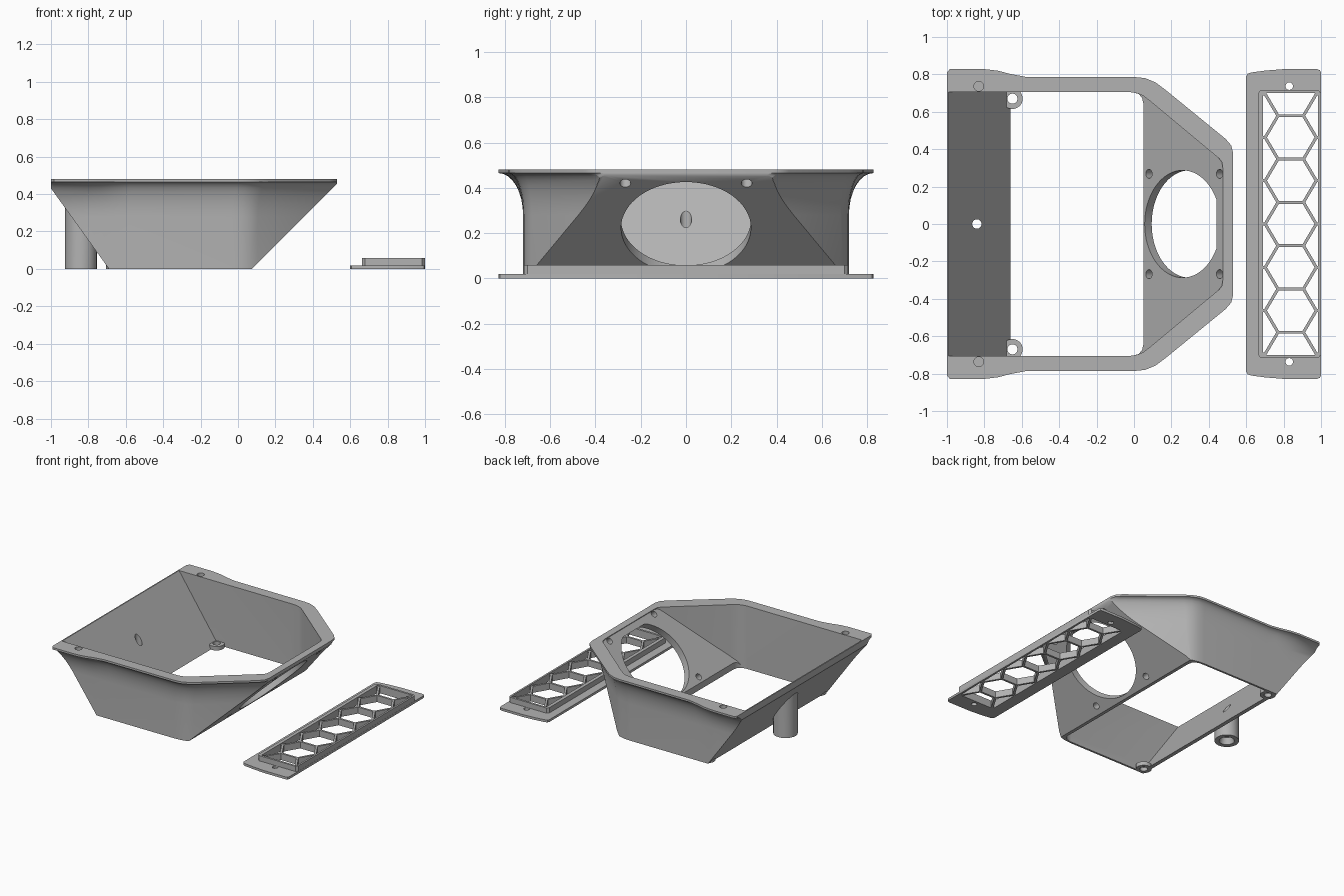
import bpy, bmesh, math
from mathutils import Vector, Matrix

if "Cube" in bpy.data.objects:
    bpy.data.objects.remove(bpy.data.objects["Cube"])

grey = bpy.data.materials.new("plastic_grey")
grey.diffuse_color = (0.45, 0.45, 0.45, 1)
grey.use_nodes = True
grey.node_tree.nodes["Principled BSDF"].inputs["Base Color"].default_value = grey.diffuse_color


def finish(bm, name):
    bmesh.ops.recalc_face_normals(bm, faces=bm.faces)
    me = bpy.data.meshes.new(name)
    bm.to_mesh(me)
    bm.free()
    me.materials.append(grey)
    ob = bpy.data.objects.new(name, me)
    bpy.context.collection.objects.link(ob)
    return ob


def clip(bm, co, no):
    """Remove everything on the normal side of a plane and cap the cut."""
    bmesh.ops.bisect_plane(bm, geom=bm.verts[:] + bm.edges[:] + bm.faces[:], dist=1e-6,
                           plane_co=co, plane_no=no, clear_outer=True)
    bmesh.ops.holes_fill(bm, edges=[e for e in bm.edges if e.is_boundary], sides=0)


def loft(name, rings, planes=()):
    """Skin closed rings of points, cap both ends and clip with planes."""
    bm = bmesh.new()
    vs = [[bm.verts.new(p) for p in r] for r in rings]
    n = len(vs[0])
    for a, b in zip(vs, vs[1:]):
        for i in range(n):
            j = (i + 1) % n
            bm.faces.new((a[i], a[j], b[j], b[i]))
    bm.faces.new(vs[0][::-1])
    bm.faces.new(vs[-1])
    bmesh.ops.recalc_face_normals(bm, faces=bm.faces)
    for co, no in planes:
        clip(bm, co, no)
    return finish(bm, name)


def cylinder(name, r, h, centre, axis=(0, 0, 1), planes=(), r2=None, seg=32):
    bm = bmesh.new()
    rot = Vector((0, 0, 1)).rotation_difference(Vector(axis)).to_matrix().to_4x4()
    bmesh.ops.create_cone(bm, cap_ends=True, segments=seg, radius1=r, radius2=r if r2 is None else r2,
                          depth=h, matrix=Matrix.Translation(centre) @ rot)
    for co, no in planes:
        clip(bm, co, no)
    return finish(bm, name)


def box(name, x0, x1, y0, y1, z0, z1):
    ring = [(x0, y0), (x1, y0), (x1, y1), (x0, y1)]
    return loft(name, [[(x, y, z) for x, y in ring] for z in (z0, z1)])


def combine(ob, others, op):
    """Apply booleans one after another and delete the helpers."""
    for o in others:
        m = ob.modifiers.new("bool", 'BOOLEAN')
        m.operation, m.solver, m.object = op, 'EXACT', o
        dg = bpy.context.evaluated_depsgraph_get()
        me = bpy.data.meshes.new_from_object(ob.evaluated_get(dg))
        ob.modifiers.clear()
        ob.data = me
        bpy.data.objects.remove(o)


def mirrored(half):
    return half + [(x, -y) for x, y in reversed(half)]


# ---- duct shell: flared outer outline, cut by the two sloping ends
top = [(-1, .81), (-.985, .828), (-.8, .828), (-.73, .82), (-.66, .802), (-.58, .787), (.01, .785),
       (.06, .78), (.115, .757), (.165, .72), (.49, .455), (.52, .42), (.53, .38)]
body = [(-1, .72), (-.985, .72), (-.8, .72), (-.73, .72), (-.66, .72), (-.58, .72), (-.03, .72),
        (.02, .716), (.065, .705), (.105, .683), (.49, .363), (.52, .335), (.53, .30)]
steps = [(0, 0)] + [(.28 + .185 * math.sin(a), 1 - math.cos(a))
                    for a in [i * math.pi / 16 for i in range(9)]] + [(.48, 1)]
rings = []
for z, f in steps:
    half = [(b[0] + f * (t[0] - b[0]), b[1] + f * (t[1] - b[1])) for t, b in zip(top, body)]
    rings.append([(x, y, z) for x, y in mirrored(half)])
left_out = ((-.69, 0, 0), (-1, 0, -.72))
left_in = ((-.66, 0, 0), (-1, 0, -.69))
duct = loft("duct_shell", rings, [left_out, ((.075, 0, 0), (1, 0, -1))])

# solid bosses: rear screw post
post = cylinder("post", .085, .5, (-.84, 0, .25), planes=[((-.675, 0, 0), (1, 0, .7))])
combine(duct, [post], 'UNION')

# hollow interior and floor opening
inner = mirrored([(-1.1, .705), (-.02, .705), (.02, .698), (.05, .685), (.085, .658),
                  (.455, .35), (.47, .33), (.475, .30)])
floor = mirrored([(-1.1, .705), (-.01, .705), (.025, .695), (.043, .675), (.05, .645)])
hollow = loft("hollow", [[(x, y, z) for x, y in inner] for z in (-.1, .6)],
              [left_in, ((0, 0, 0), (1, 0, -1))])
opening = loft("opening", [[(x, y, z) for x, y in floor] for z in (-.1, .055)], [left_in])
combine(duct, [hollow, opening], 'DIFFERENCE')

# corner tabs at the floor opening
combine(duct, [cylinder("tab", .055, .03, (-.65, s * .67, .015), planes=[((0, s * .715, 0), (0, s, 0))])
               for s in (1, -1)], 'UNION')

# round port in the sloping wall, and all screw holes
slope = (-1, 0, 1)
cuts = [cylinder("port", .287, .3, (.28, 0, .24), slope, [((0, 0, .44), (0, 0, 1))], seg=64),
        cylinder("post_hole", .025, .8, (-.84, 0, .2)),
        cylinder("post_sink", .055, .06, (-.84, 0, .02), r2=.04)]
for s in (1, -1):
    cuts += [cylinder("tab_hole", .027, .2, (-.65, s * .67, 0)),
             cylinder("rim_hole", .026, .08, (-.83, s * .737, .48)),
             cylinder("low_hole", .024, .2, (.10, s * .268, .06), slope),
             cylinder("high_hole", .024, .2, (.478, s * .268, .437), slope)]
combine(duct, cuts, 'DIFFERENCE')

# ---- grille: base plate with raised rim
edge = [(.6, .79), (.607, .803), (.625, .81), (.7, .82), (.8, .828), (.98, .828), (.994, .822), (1, .81)]
grille = loft("grille_frame", [[(x, y, z) for x, y in mirrored(edge)] for z in (0, .018)])
rim = mirrored([(.663, .70), (.678, .716), (.985, .716), (.999, .70)])
combine(grille, [loft("rim", [[(x, y, z) for x, y in rim] for z in (.005, .058)])], 'UNION')
window = box("window", .69, .985, -.7, .7, -.1, .2)
holes = [cylinder("hole", .02, .2, (.83, s * .737, 0)) for s in (1, -1)]
combine(grille, [window] + holes, 'DIFFERENCE')

# honeycomb bars
cx, pitch, r = .838, .2315, .1365


def bar(bm, a, b, w=.016, h=.05):
    a, b = Vector(a), Vector(b)
    d = b - a
    m = (Matrix.Translation(((a.x + b.x) / 2, (a.y + b.y) / 2, h / 2))
         @ Matrix.Rotation(math.atan2(d.y, d.x), 4, 'Z')
         @ Matrix.Diagonal((d.length + w * .5, w, h, 1)))
    bmesh.ops.create_cube(bm, size=1, matrix=m)


bm = bmesh.new()
for k in range(6):
    y = (k - 2.5) * pitch
    bar(bm, (cx - r / 2, y), (cx + r / 2, y))
    for s in (1, -1):
        for t in (1, -1):
            bar(bm, (cx + s * r / 2, y), (cx + s * r, y + t * pitch / 2))
for k in range(7):
    for s in (1, -1):
        y = (k - 3) * pitch
        bar(bm, (cx + s * r, y), (cx + s * (r + .012), y))
finish(bm, "honeycomb_bars")

# smooth curved areas, keep creases sharp
for ob in bpy.context.collection.objects:
    ob.select_set(True)
    bpy.context.view_layer.objects.active = ob
bpy.ops.object.shade_smooth_by_angle(angle=math.radians(30))
